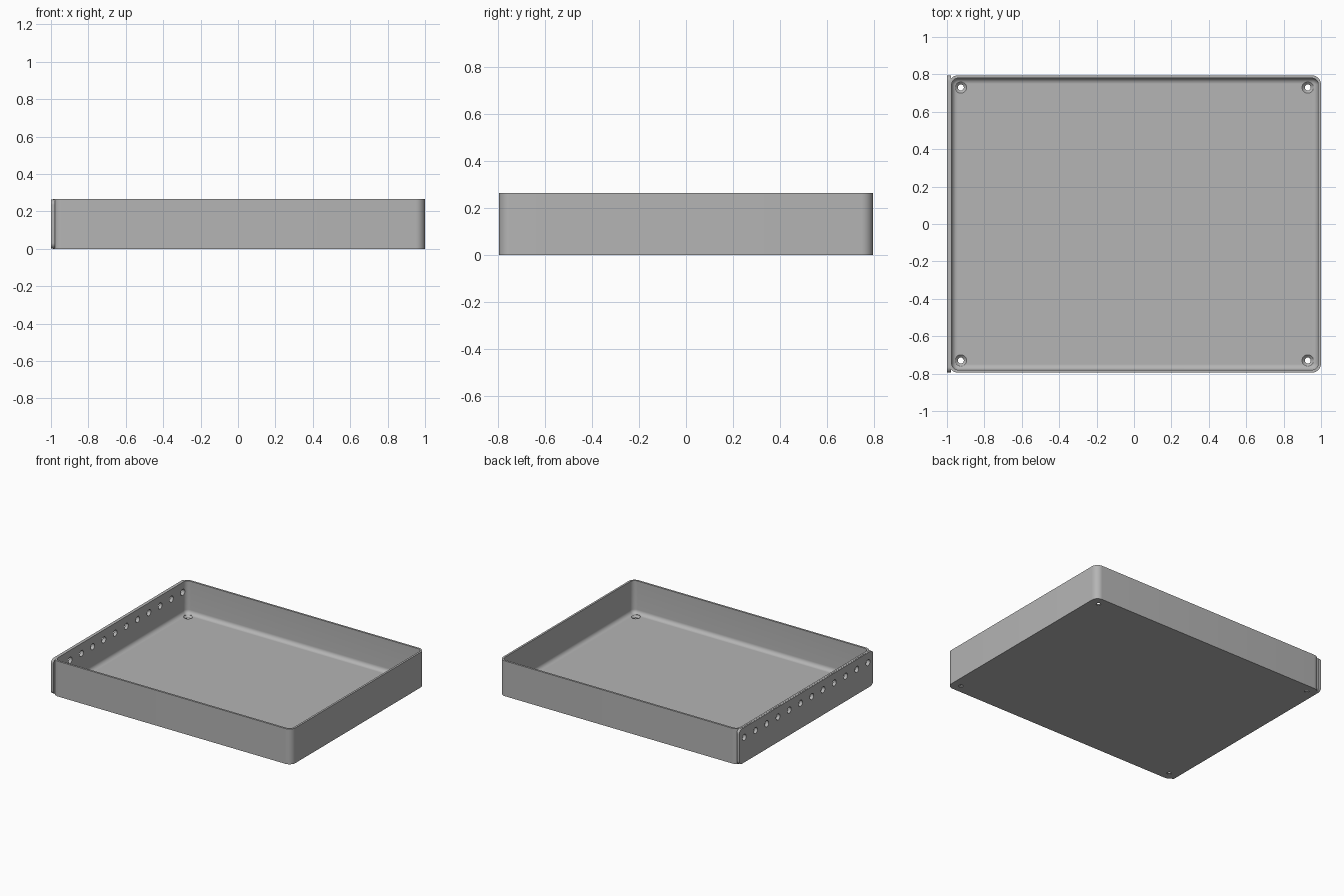
import bpy, bmesh, math
from mathutils import Matrix, Vector

if "Cube" in bpy.data.objects:
    bpy.data.objects.remove(bpy.data.objects["Cube"], do_unlink=True)

HALF_Y, HEIGHT, WALL, FLOOR = 0.795, 0.265, 0.015, 0.02
X_MIN, X_MAX = -0.99, 1.0
CORNER, FILLET = 0.05, 0.03

grey = bpy.data.materials.new("plain grey")
grey.use_nodes = True
grey.diffuse_color = (0.46, 0.46, 0.46, 1)
grey.node_tree.nodes["Principled BSDF"].inputs["Base Color"].default_value = grey.diffuse_color


def rounded_rect(a0, a1, b0, b1, r, steps=10):
    """Counter-clockwise outline of a rectangle with round corners."""
    corners = [(a1 - r, b1 - r), (a0 + r, b1 - r), (a0 + r, b0 + r), (a1 - r, b0 + r)]
    return [(ca + r * math.cos(t), cb + r * math.sin(t))
            for q, (ca, cb) in enumerate(corners)
            for t in [math.pi / 2 * (q + i / steps) for i in range(steps + 1)]]


def loft(name, rings):
    """Closed solid through a list of matching rings of points."""
    bm = bmesh.new()
    loops = [[bm.verts.new(p) for p in ring] for ring in rings]
    for lo, hi in zip(loops, loops[1:]):
        for i in range(len(lo)):
            j = (i + 1) % len(lo)
            bm.faces.new((lo[i], lo[j], hi[j], hi[i]))
    bm.faces.new(loops[0][::-1])
    bm.faces.new(loops[-1])
    bmesh.ops.recalc_face_normals(bm, faces=bm.faces)
    return finish(name, bm)


def finish(name, bm):
    mesh = bpy.data.meshes.new(name)
    bm.to_mesh(mesh)
    bm.free()
    mesh.materials.append(grey)
    obj = bpy.data.objects.new(name, mesh)
    bpy.context.collection.objects.link(obj)
    return obj


def cut(obj, cutter):
    mod = obj.modifiers.new("holes", 'BOOLEAN')
    mod.operation, mod.solver, mod.object = 'DIFFERENCE', 'EXACT', cutter
    bpy.ops.object.select_all(action='DESELECT')
    bpy.context.view_layer.objects.active = obj
    obj.select_set(True)
    bpy.ops.object.modifier_apply(modifier=mod.name)


def plan_ring(inset, z):
    outline = rounded_rect(X_MIN + inset, X_MAX - inset, -HALF_Y + inset, HALF_Y - inset,
                           max(CORNER - inset, 0.004))
    return [(x, y, z) for x, y in outline]


# Open tray: outer wall, rim, inner wall, fillet down to the floor
rings = [plan_ring(0, 0), plan_ring(0, HEIGHT), plan_ring(WALL, HEIGHT)]
for i in range(9):
    t = math.pi / 2 * i / 8
    rings.append(plan_ring(WALL + FILLET * (1 - math.cos(t)),
                           FLOOR + FILLET * (1 - math.sin(t))))
tray = loft("tray", rings)

# Flat side plate with rounded corners
profile = rounded_rect(-HALF_Y, HALF_Y, 0.001, HEIGHT - 0.001, 0.03)
plate = loft("side_plate", [[(x, y, z) for y, z in profile] for x in (-1.0, -0.979)])

# Row of round holes through the side plate and the wall behind it
bm = bmesh.new()
for i in range(12):
    place = Matrix.Translation(Vector((-0.985, -0.735 + i * 1.47 / 11, 0.19)))
    bmesh.ops.create_cone(bm, cap_ends=True, segments=24, radius1=0.023, radius2=0.023,
                          depth=0.1, matrix=place @ Matrix.Rotation(math.pi / 2, 4, 'Y'))
side_cutter = finish("side_hole_cutter", bm)

# Countersunk screw holes in the floor corners
bm = bmesh.new()
for x in (-0.926, 0.929):
    for y in (-0.73, 0.73):
        for r1, r2, z0, z1 in ((0.016, 0.016, -0.05, 0.1), (0.016, 0.032, 0.006, FLOOR + 0.001),
                               (0.032, 0.032, FLOOR, 0.1)):
            place = Matrix.Translation(Vector((x, y, (z0 + z1) / 2)))
            bmesh.ops.create_cone(bm, cap_ends=True, segments=32, radius1=r1, radius2=r2,
                                  depth=z1 - z0, matrix=place)
screw_cutter = finish("screw_hole_cutter", bm)

bpy.context.view_layer.update()
cut(tray, side_cutter)
cut(plate, side_cutter)
tray_mod = tray.modifiers.new("screws", 'BOOLEAN')
tray_mod.operation, tray_mod.solver, tray_mod.object = 'DIFFERENCE', 'EXACT', screw_cutter
tray_mod.use_self = True
bpy.context.view_layer.objects.active = tray
bpy.ops.object.modifier_apply(modifier=tray_mod.name)
for cutter in (side_cutter, screw_cutter):
    bpy.data.objects.remove(cutter, do_unlink=True)

# Smooth the rounded corners, keep edges crisp
bpy.ops.object.select_all(action='DESELECT')
for obj in (tray, plate):
    obj.select_set(True)
bpy.context.view_layer.objects.active = tray
bpy.ops.object.shade_smooth_by_angle(angle=math.radians(30))
